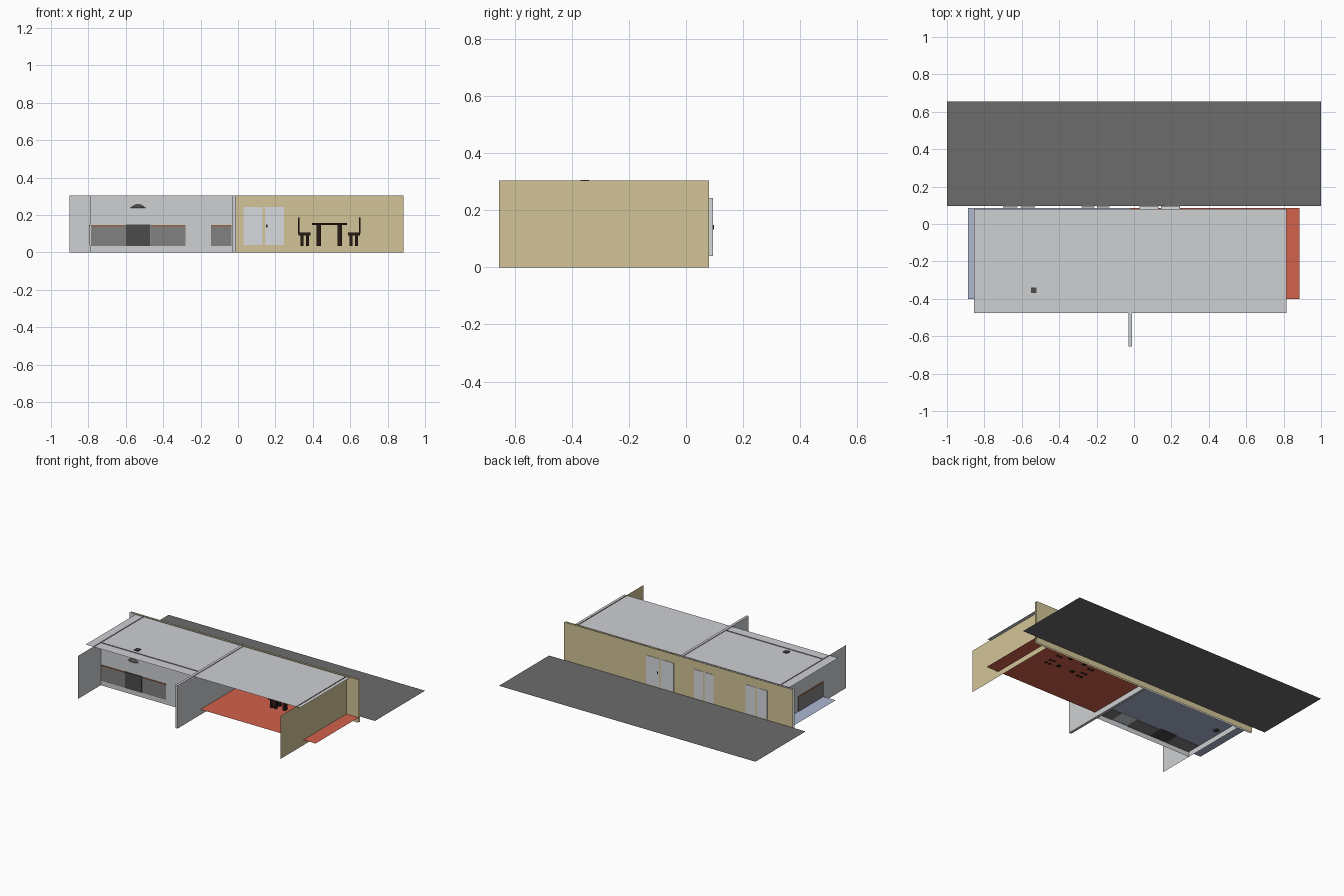
import bpy, bmesh, math

if "Cube" in bpy.data.objects:
    bpy.data.objects.remove(bpy.data.objects["Cube"])


def mat(name, r, g, b):
    m = bpy.data.materials.new(name)
    m.diffuse_color = (r, g, b, 1)
    m.use_nodes = True
    m.node_tree.nodes["Principled BSDF"].inputs["Base Color"].default_value = m.diffuse_color
    return m


GREY = mat("pale grey plaster", .62, .63, .65)
YELLOW = mat("sand yellow plaster", .65, .56, .31)
ROAD = mat("asphalt grey", .15, .15, .15)
RED = mat("terracotta red", .65, .12, .075)
BLUE = mat("pale blue tile", .42, .48, .65)
STEEL = mat("cabinet grey", .22, .22, .22)
DARK = mat("stove charcoal", .07, .07, .07)
WOOD = mat("dark brown wood", .02, .01, .007)
COUNTER = mat("counter brown", .30, .13, .06)
WHITE = mat("door white", .68, .70, .73)


def obj(name, bm, *mats):
    me = bpy.data.meshes.new(name)
    bm.to_mesh(me)
    bm.free()
    o = bpy.data.objects.new(name, me)
    bpy.context.collection.objects.link(o)
    for m in mats:
        me.materials.append(m)
    return o


def box(name, x, y, z, m):
    """Box from (min, max) ranges."""
    bm = bmesh.new()
    bmesh.ops.create_cube(bm, size=1)
    for v in bm.verts:
        for i, r in enumerate((x, y, z)):
            v.co[i] = r[0] if v.co[i] < 0 else r[1]
    return obj(name, bm, m)


def sheet(name, x, y, z, m):
    """Single flat face; exactly one of the ranges is a plain number."""
    bm = bmesh.new()
    if not isinstance(z, tuple):
        pts = [(x[0], y[0], z), (x[1], y[0], z), (x[1], y[1], z), (x[0], y[1], z)]
    elif not isinstance(y, tuple):
        pts = [(x[0], y, z[0]), (x[1], y, z[0]), (x[1], y, z[1]), (x[0], y, z[1])]
    else:
        pts = [(x, y[0], z[0]), (x, y[1], z[0]), (x, y[1], z[1]), (x, y[0], z[1])]
    bm.faces.new([bm.verts.new(p) for p in pts])
    return obj(name, bm, m)


def cone(name, x, y, z, r1, r2, m, n=24):
    bm = bmesh.new()
    bmesh.ops.create_cone(bm, cap_ends=True, segments=n, radius1=r1, radius2=r2, depth=z[1] - z[0])
    bmesh.ops.translate(bm, verts=bm.verts, vec=(x, y, (z[0] + z[1]) / 2))
    return obj(name, bm, m)


F, H = .037, .303   # floor level, wall height

# ground strip, floors, ceiling
sheet("road_strip", (-1, 1), (.097, .655), F, ROAD)
sheet("kitchen_floor", (-.887, -.02), (-.4, .085), F, BLUE)
sheet("dining_floor", (-.02, .885), (-.4, .085), F, RED)
sheet("ceiling", (-.855, .815), (-.475, .08), .298, GREY)

# walls
sheet("left_wall", -.79, (-.655, .08), (0, H), GREY)
sheet("right_wall", .79, (-.655, .08), (0, H), YELLOW)
sheet("kitchen_front_wall", (-.79, -.03), -.4, (0, H), GREY)
box("dividing_wall", (-.03, -.012), (-.655, .08), (0, H), GREY)
sheet("back_wall_outside", (-.9, .885), .092, (0, H), YELLOW)
sheet("back_wall_kitchen_side", (-.9, -.012), .079, (0, H), GREY)
sheet("back_wall_dining_side", (-.012, .885), .079, (0, H), YELLOW)

# double doors and windows in the back wall
for i, (a, b, front) in enumerate(((.03, .245, .076), (-.28, -.13, .088), (-.70, -.53, .088))):
    mid = (a + b) / 2
    for side, x in (("left", (a, mid - .007)), ("right", (mid + .007, b))):
        box(f"door_{i}_{side}", x, (front, .095), (F + .003, .242), WHITE)
box("door_handle", (.15, .158), (.068, .098), (.132, .148), WOOD)

# kitchen cabinets, poking slightly through the front wall
for i, (a, b) in enumerate(((-.786, -.6), (-.465, -.28), (-.145, -.035))):
    box(f"cabinet_{i}", (a, b), (-.404, -.3), (F - .003, .138), STEEL)
    box(f"counter_{i}", (a, b), (-.405, -.295), (.138, .145), COUNTER)
box("side_cabinet", (-.795, -.69), (-.395, -.12), (F + .003, .138), STEEL)
box("side_counter", (-.796, -.685), (-.395, -.12), (.138, .145), COUNTER)
box("dishwasher", (-.275, -.15), (-.385, -.29), (F - .003, .135), WHITE)
box("stove", (-.598, -.467), (-.407, -.29), (F - .002, .148), DARK)
cone("bin", -.75, -.08, (F - .002, .1), .022, .026, DARK)

# extractor hood with its flue through the ceiling
cone("hood", -.535, -.355, (.236, .256), .062, .046, DARK)
box("hood_flue", (-.55, -.52), (-.37, -.34), (.25, .305), DARK)

# dining table
TY = -.035
box("table_top", (.395, .582), (TY - .1, TY + .1), (.146, .158), WOOD)
for x in (.432, .543):
    for y in (TY - .06, TY + .06):
        box("table_leg", (x - .012, x + .012), (y - .012, y + .012), (F - .004, .147), WOOD)

# four chairs, backs turned outward
for s in (-1, 1):
    for y in (TY - .055, TY + .055):
        def cx(a, b):
            return tuple(sorted((.488 + s * a, .488 + s * b)))
        box("chair_seat", cx(.1, .165), (y - .033, y + .033), (.09, .106), WOOD)
        box("chair_back", cx(.159, .167), (y - .033, y + .033), (.1, .186), WOOD)
        for a in (.108, .137):
            for d in (-.022, .022):
                box("chair_leg", cx(a, a + .017), (y + d - .008, y + d + .008), (F - .003, .092), WOOD)
